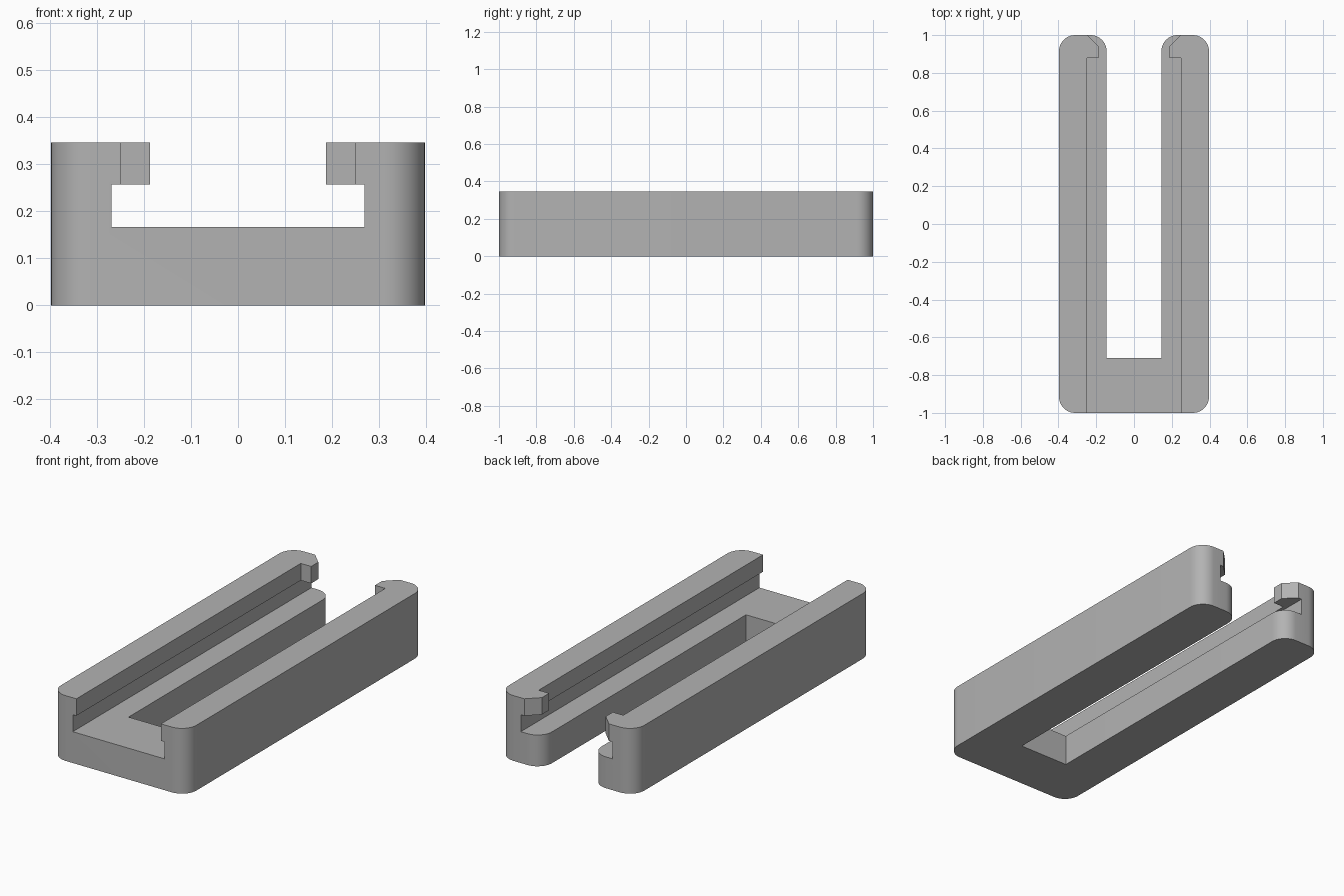
import bpy, bmesh, math

# Remove the default cube
cube = bpy.data.objects.get("Cube")
if cube:
    bpy.data.objects.remove(cube, do_unlink=True)

HALF_W, HALF_L, HEIGHT = 0.397, 1.0, 0.346
FLOOR, LIP = 0.166, 0.256          # channel floor and underside of the lips
SLOT_X, SLOT_Y = 0.145, -0.71      # open slot through the floor
UNDERCUT_X, LIP_X, HOOK_X = 0.269, 0.248, 0.187
RADIUS = 0.085


def arc(cx, cy, start, steps=10):
    """Quarter circle running clockwise from the start angle in degrees."""
    angles = [math.radians(start - 90 * i / steps) for i in range(steps + 1)]
    return [(cx + RADIUS * math.cos(a), cy + RADIUS * math.sin(a)) for a in angles]


def mirrored(half):
    """Close a right-hand outline with its mirror image."""
    return half + [(-x, y) for x, y in reversed(half)]


def prism(name, outline, bottom, top):
    bm = bmesh.new()
    face = bm.faces.new([bm.verts.new((x, y, bottom)) for x, y in outline])
    extruded = bmesh.ops.extrude_face_region(bm, geom=[face])["geom"]
    verts = [v for v in extruded if isinstance(v, bmesh.types.BMVert)]
    bmesh.ops.translate(bm, vec=(0, 0, top - bottom), verts=verts)
    bmesh.ops.recalc_face_normals(bm, faces=bm.faces)
    mesh = bpy.data.meshes.new(name)
    bm.to_mesh(mesh)
    bm.free()
    obj = bpy.data.objects.new(name, mesh)
    bpy.context.collection.objects.link(obj)
    return obj


def cut(body, cutter):
    cutter.hide_render = True
    mod = body.modifiers.new(cutter.name, "BOOLEAN")
    mod.operation, mod.solver, mod.object = "DIFFERENCE", "EXACT", cutter
    bpy.ops.object.modifier_apply(modifier=mod.name)
    bpy.data.objects.remove(cutter, do_unlink=True)


# Forked body with rounded ends
body_half = [(SLOT_X, SLOT_Y)]
body_half += arc(SLOT_X + RADIUS, HALF_L - RADIUS, 180)
body_half += arc(HALF_W - RADIUS, HALF_L - RADIUS, 90)
body_half += arc(HALF_W - RADIUS, RADIUS - HALF_L, 0)
body = prism("slotted_rail_body", mirrored(body_half), 0, HEIGHT)
bpy.context.view_layer.objects.active = body
body.select_set(True)

# Undercut channel along the whole length
cut(body, prism("undercut_cutter",
                mirrored([(UNDERCUT_X, -1.2), (UNDERCUT_X, 1.2)]), FLOOR, LIP))

# Opening between the lips, narrowed by the chamfered end hooks
opening = [(LIP_X, -1.2), (LIP_X, 0.88), (HOOK_X, 0.88), (HOOK_X, 0.94),
           (LIP_X, 1.0), (LIP_X + 0.1, 1.1)]
cut(body, prism("opening_cutter", mirrored(opening), 0.21, 0.5))

# Plain grey plastic
grey = bpy.data.materials.new("grey_plastic")
colour = (0.45, 0.45, 0.45, 1)
grey.use_nodes = True
grey.diffuse_color = colour
grey.node_tree.nodes["Principled BSDF"].inputs["Base Color"].default_value = colour
body.data.materials.clear()
body.data.materials.append(grey)
for poly in body.data.polygons:
    poly.material_index = 0

bpy.ops.object.shade_smooth_by_angle(angle=math.radians(30))
